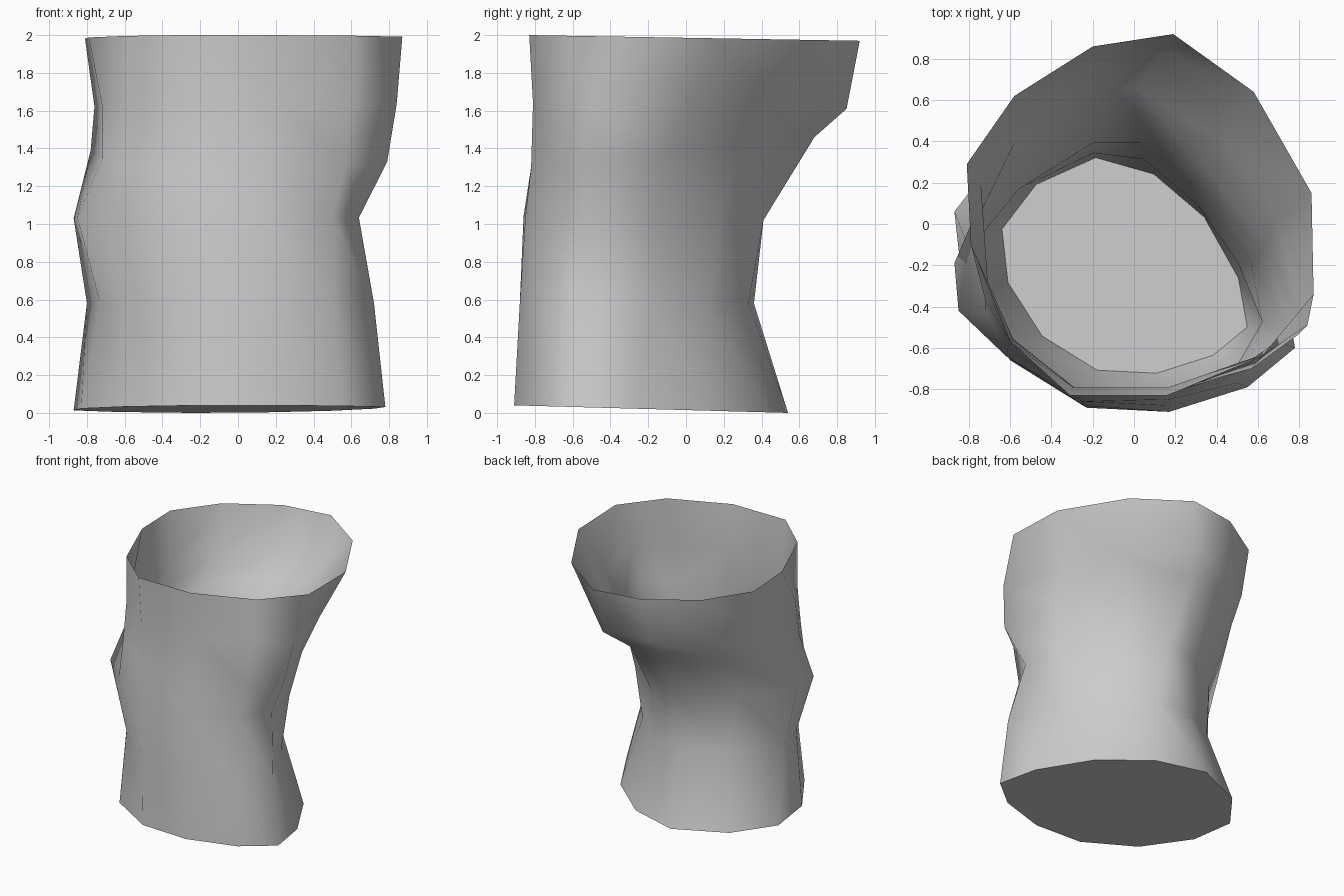
import bpy
import bmesh
from mathutils import Vector

default = bpy.data.objects.get("Cube")
if default:
    bpy.data.objects.remove(default, do_unlink=True)

clay = bpy.data.materials.new("plain_grey")
clay.use_nodes = True
grey = (0.6, 0.6, 0.6, 1)
clay.diffuse_color = grey
clay.node_tree.nodes["Principled BSDF"].inputs["Base Color"].default_value = grey

# Twelve-sided cross-sections, starting on the -x side and going round by the back
BASE = [(-.83, -.3), (-.87, .06), (-.64, .36), (-.24, .54), (.15, .43), (.49, .14),
        (.72, -.27), (.78, -.6), (.55, -.79), (.17, -.91), (-.23, -.89), (-.6, -.66)]
ANKLE = [(-.73, -.37), (-.8, -.12), (-.53, .2), (-.2, .36), (.05, .33), (.32, .1),
         (.52, -.19), (.72, -.58), (.5, -.77), (.17, -.88), (-.24, -.88), (-.6, -.57)]
WAIST = [(-.85, -.42), (-.87, -.19), (-.57, .18), (-.2, .41), (.03, .41), (.33, .18),
         (.58, -.17), (.64, -.48), (.5, -.72), (.17, -.85), (-.25, -.86), (-.62, -.64)]
CHEST = [(-.72, -.42), (-.78, .02), (-.59, .41), (-.24, .65), (.02, .68), (.36, .28),
         (.65, -.11), (.79, -.54), (.57, -.7), (.17, -.82), (-.28, -.82), (-.61, -.6)]
COLLAR = [(-.72, -.37), (-.76, .2), (-.57, .55), (-.22, .79), (.15, .85), (.44, .42),
          (.71, .03), (.84, -.49), (.6, -.66), (.17, -.81), (-.3, -.81), (-.6, -.57)]
RIM = [(-.79, -.1), (-.81, .29), (-.58, .62), (-.2, .86), (.19, .92), (.58, .64),
       (.86, .15), (.87, -.34), (.62, -.64), (.16, -.83), (-.31, -.83), (-.6, -.57)]


def lift(points, front_z, back_z):
    """Place a cross-section in space, tilted from front to back."""
    ys = [y for x, y in points]
    front, back = min(ys), max(ys)
    return [Vector((x, y, front_z + (back_z - front_z) * (y - front) / (back - front)))
            for x, y in points]


def shrink(ring, scale, rise=0):
    """Copy a ring, drawn in towards its centre and raised."""
    centre = sum(ring, Vector()) / len(ring)
    copy = []
    for point in ring:
        inset = centre.lerp(point, scale)
        copy.append(Vector((inset.x, inset.y, point.z + rise)))
    return copy


# Outer wall, from base to rim
outer = [lift(BASE, .04, 0), lift(ANKLE, .58, .58), lift(WAIST, 1.04, 1.02),
         lift(CHEST, 1.3, 1.46), lift(COLLAR, 1.64, 1.61), lift(RIM, 2, 1.97)]

# Thin inner wall, from rim down to a smaller floor
inner = [shrink(ring, .975) for ring in reversed(outer[1:-1])]
inner.append(shrink(outer[0], .72, rise=.08))

bm = bmesh.new()
rings = [[bm.verts.new(p) for p in ring] for ring in outer + inner]
count = len(BASE)
rim_level = len(outer) - 1
for level, (low, high) in enumerate(zip(rings, rings[1:])):
    for i in range(count):
        j = (i + 1) % count
        # Both walls split their quads along the same diagonal
        if level < rim_level:
            corners = (low[i], high[i], high[j], low[j])
        else:
            corners = (low[j], low[i], high[i], high[j])
        bm.faces.new(corners).smooth = True
bm.faces.new(rings[0])
bm.faces.new(reversed(rings[-1]))

# Crisp edges around the base, rim and floor
for ring in (rings[0], rings[rim_level], rings[-1]):
    for i in range(count):
        bm.edges.get((ring[i - 1], ring[i])).smooth = False

mesh = bpy.data.meshes.new("open_vessel")
bm.to_mesh(mesh)
bm.free()
mesh.materials.append(clay)
vessel = bpy.data.objects.new("open_vessel", mesh)
bpy.context.collection.objects.link(vessel)
